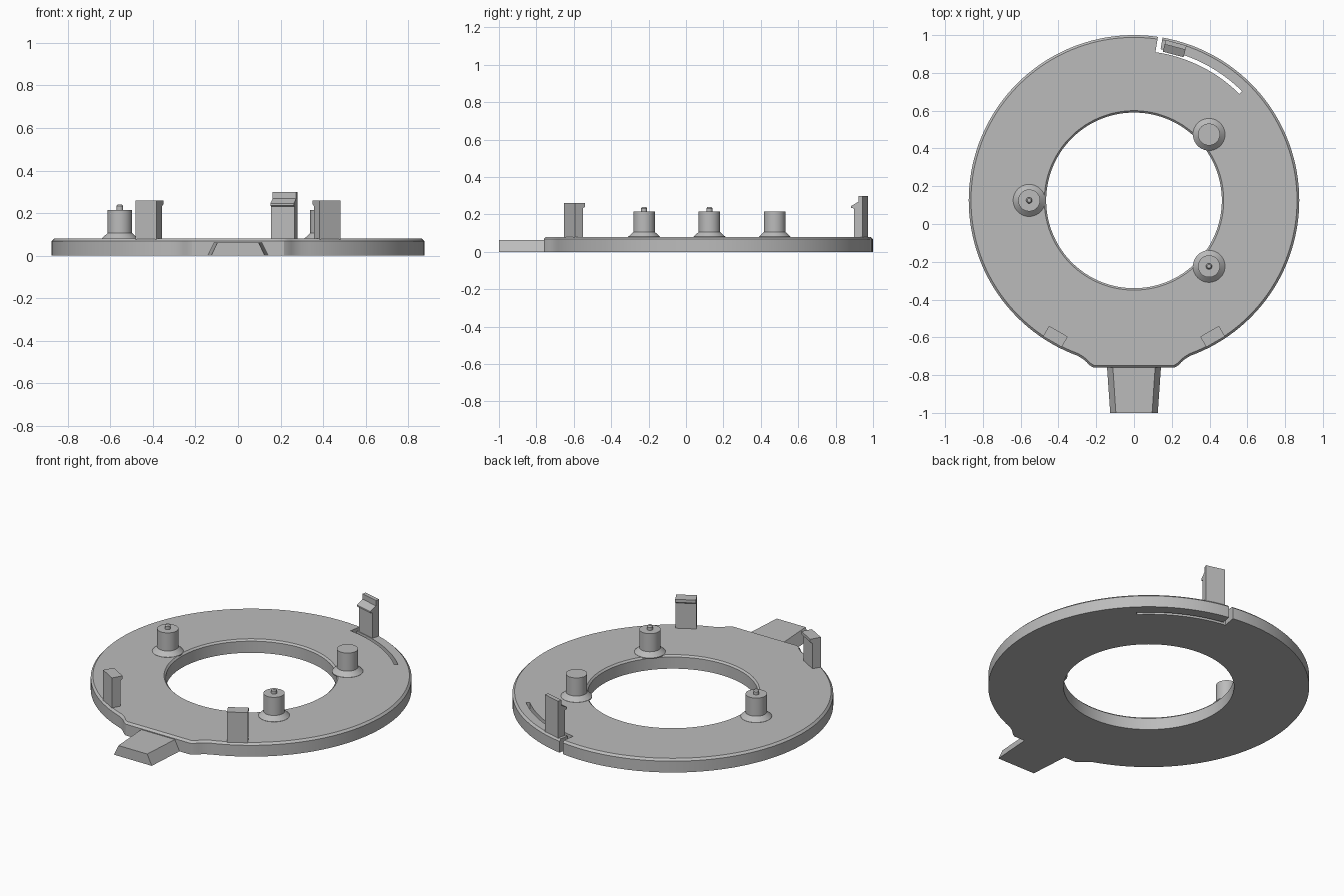
import bpy, bmesh, math
from mathutils import Vector

if "Cube" in bpy.data.objects:
    bpy.data.objects.remove(bpy.data.objects["Cube"])

CY = 0.125          # ring centre on y
R_OUT, R_IN = 0.875, 0.465
H, CH = 0.08, 0.012  # plate height and chamfer

grey = bpy.data.materials.new("mid_grey")
grey.diffuse_color = (0.5, 0.5, 0.5, 1)
grey.use_nodes = True
grey.node_tree.nodes["Principled BSDF"].inputs["Base Color"].default_value = grey.diffuse_color


def finish(name, bm, smooth=True):
    bmesh.ops.recalc_face_normals(bm, faces=bm.faces)
    me = bpy.data.meshes.new(name)
    bm.to_mesh(me)
    bm.free()
    me.materials.append(grey)
    ob = bpy.data.objects.new(name, me)
    bpy.context.collection.objects.link(ob)
    if smooth:
        bpy.ops.object.select_all(action='DESELECT')
        bpy.context.view_layer.objects.active = ob
        ob.select_set(True)
        bpy.ops.object.shade_smooth_by_angle(angle=math.radians(25))
    return ob


def loft(bm, loops, closed=False, caps=False):
    """Join equal-length vertex loops with quads."""
    rings = [[bm.verts.new(p) for p in lp] for lp in loops]
    n = len(rings[0])
    pairs = list(zip(rings, rings[1:])) + ([(rings[-1], rings[0])] if closed else [])
    for a, b in pairs:
        for i in range(n):
            j = (i + 1) % n
            bm.faces.new((a[i], a[j], b[j], b[i]))
    if caps:
        bm.faces.new(rings[0])
        bm.faces.new(rings[-1])


def polar(r, deg, z=0.0):
    a = math.radians(deg)
    return Vector((r * math.cos(a), CY + r * math.sin(a), z))


# Ring plate: circular outline with a small flat lobe at the front
lobe = [(0.27, -0.715), (0.25, -0.732), (0.235, -0.748), (0.215, -0.76),
        (0.16, -0.76), (0.107, -0.76), (0.053, -0.76)]
outline = [polar(R_OUT, -70 + 320 * i / 128).to_2d() for i in range(129)]
outline += [Vector((-x, y)) for x, y in lobe] + [Vector((0, -0.76))]
outline += [Vector(p) for p in reversed(lobe)]
centre = Vector((0, CY))


def outer(inset, z):
    return [(*(p - (p - centre).normalized() * inset), z) for p in outline]


def inner(r, z):
    return [(*(centre + (p - centre).normalized() * r), z) for p in outline]


bm = bmesh.new()
loft(bm, [outer(0, 0), outer(0, H - CH), outer(CH, H),
          inner(R_IN + 0.01, H), inner(R_IN, H - 0.01), inner(R_IN, 0)], closed=True)
plate = finish("ring_plate", bm)

# L-shaped slot that frees the spring arm under the rear clip
arc = [45.3 + (80 - 45.3) * i / 20 for i in range(21)]
shape = [polar(0.813, a) for a in arc] + [polar(0.93, 80.1), polar(0.93, 81.6)]
shape += [polar(0.793, 81.8)] + [polar(0.793, a) for a in reversed(arc)]
bm = bmesh.new()
loft(bm, [[(p.x, p.y, z) for p in shape] for z in (-0.05, 0.15)], caps=True)
cutter = finish("slot_cutter", bm, smooth=False)
cutter.hide_render = True
cutter.hide_viewport = True
cut = plate.modifiers.new("slot", 'BOOLEAN')
cut.operation, cut.object, cut.solver = 'DIFFERENCE', cutter, 'EXACT'

# Front tab with sloped sides
bm = bmesh.new()
loft(bm, [[(-b, y, 0), (b, y, 0), (t, y, 0.063), (-t, y, 0.063)]
          for y, b, t in ((-0.755, 0.143, 0.112), (-1.0, 0.126, 0.096))], caps=True)
finish("front_tab", bm, smooth=False)


# Pegs: turned profile of radius and height, two with a locating pin
def peg(name, x, y, pin):
    prof = [(0.085, 0.075), (0.085, 0.081), (0.058, 0.106), (0.058, 0.215)]
    if pin:
        prof += [(0.016, 0.215), (0.016, 0.233), (0.010, 0.241)]
    n = 40
    bm = bmesh.new()
    loft(bm, [[(x + r * math.cos(2 * math.pi * i / n),
                y + r * math.sin(2 * math.pi * i / n), z) for i in range(n)]
              for r, z in prof], caps=True)
    finish(name, bm)


peg("left_peg", -0.555, CY, True)
peg("front_right_peg", 0.397, -0.224, True)
peg("back_right_peg", 0.397, 0.474, False)


# Clips: radial profile (radius, height) extruded along the tangent
def clip(name, deg, prof, half):
    a = math.radians(deg)
    tangent = Vector((-math.sin(a), math.cos(a), 0)) * half
    bm = bmesh.new()
    loft(bm, [[polar(r, deg, z) + tangent * s for r, z in prof] for s in (-1, 1)],
         caps=True)
    finish(name, bm, smooth=False)


post = [(0.864, 0.06), (0.864, 0.26), (0.80, 0.26), (0.80, 0.242),
        (0.814, 0.232), (0.814, 0.06)]
clip("left_front_clip", 240, post, 0.057)
clip("right_front_clip", 300, post, 0.057)
hook = [(0.864, 0.06), (0.864, 0.30), (0.84, 0.30), (0.84, 0.268),
        (0.80, 0.245), (0.80, 0.236), (0.816, 0.232), (0.816, 0.06)]
clip("rear_hook_clip", 75, hook, 0.057)
